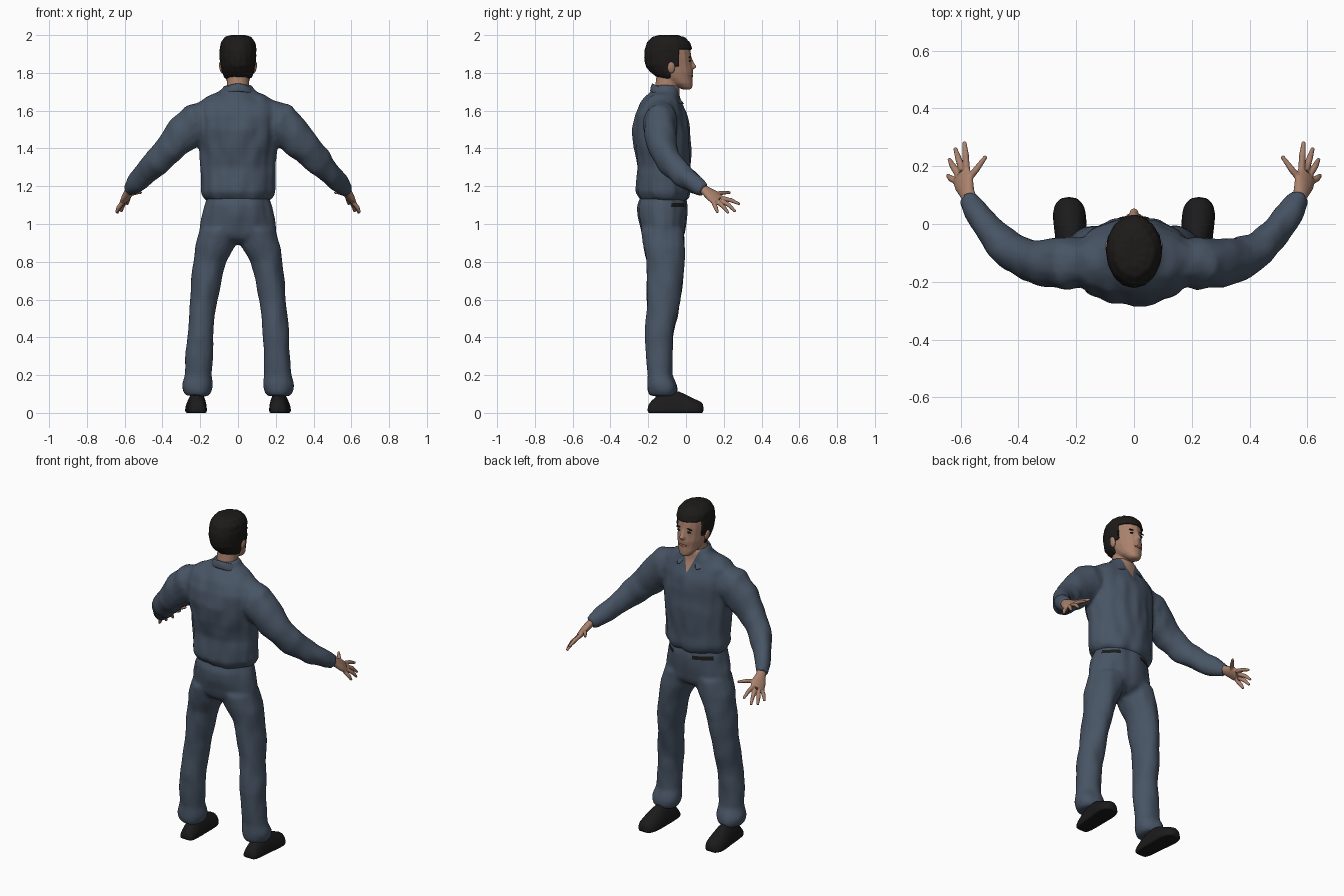
import bpy, bmesh, math
from mathutils import Vector, noise

cube = bpy.data.objects.get("Cube")
if cube:
    bpy.data.objects.remove(cube, do_unlink=True)


def material(name, rgb):
    m = bpy.data.materials.new(name)
    m.use_nodes = True
    m.diffuse_color = (*rgb, 1)
    bsdf = m.node_tree.nodes["Principled BSDF"]
    bsdf.inputs["Base Color"].default_value = (*rgb, 1)
    bsdf.inputs["Roughness"].default_value = 0.8
    return m


CLOTH = material("slate blue cloth", (0.065, 0.09, 0.13))
SKIN = material("skin", (0.40, 0.22, 0.15))
HAIR = material("black hair", (0.012, 0.011, 0.01))
LEATHER = material("black leather", (0.011, 0.011, 0.012))
LIPS = material("lips", (0.27, 0.11, 0.08))


def tube(bm, rings, axis=None, ref=(1, 0, 0), sides=16):
    """Closed loft through rings of (x, y, z, radius along ref, other radius)."""
    centres = [Vector(r[:3]) for r in rings]
    loops = []
    for i, r in enumerate(rings):
        t = Vector(axis) if axis else centres[min(i + 1, len(rings) - 1)] - centres[max(i - 1, 0)]
        t.normalize()
        u = Vector(ref)
        u = (u - t * u.dot(t)).normalized()
        v = t.cross(u)
        loops.append([bm.verts.new(centres[i] + u * r[3] * math.cos(a) + v * r[4] * math.sin(a))
                      for a in (math.tau * k / sides for k in range(sides))])
    for a, b in zip(loops, loops[1:]):
        for k in range(sides):
            n = (k + 1) % sides
            bm.faces.new((a[k], a[n], b[n], b[k]))
    bm.faces.new(loops[0][::-1])
    bm.faces.new(loops[-1])


def finish(name, bm, mats, voxel=0, subsurf=0, smooth=0, thick=0):
    """Turn a bmesh into an object with its modifiers baked in."""
    bmesh.ops.recalc_face_normals(bm, faces=bm.faces)
    me = bpy.data.meshes.new(name)
    bm.to_mesh(me)
    bm.free()
    ob = bpy.data.objects.new(name, me)
    bpy.context.collection.objects.link(ob)
    if thick:
        mod = ob.modifiers.new("thickness", "SOLIDIFY")
        mod.thickness, mod.offset = thick, -1
    if subsurf:
        ob.modifiers.new("round", "SUBSURF").levels = subsurf
    if voxel:
        mod = ob.modifiers.new("merge", "REMESH")
        mod.mode, mod.voxel_size = "VOXEL", voxel
    if smooth:
        mod = ob.modifiers.new("soften", "SMOOTH")
        mod.factor, mod.iterations = 0.5, smooth
    bpy.context.view_layer.update()
    baked = bpy.data.meshes.new_from_object(ob.evaluated_get(bpy.context.evaluated_depsgraph_get()))
    ob.modifiers.clear()
    ob.data = baked
    baked.materials.clear()
    for m in mats:
        baked.materials.append(m)
    baked.polygons.foreach_set("use_smooth", [True] * len(baked.polygons))
    return ob


def cut(bm, co, no):
    bmesh.ops.bisect_plane(bm, geom=bm.verts[:] + bm.edges[:] + bm.faces[:],
                           plane_co=co, plane_no=no)


def detail(ob, planes, rule, folds=0):
    """Add cloth folds, cut along planes and paint the faces that meet the rule."""
    bm = bmesh.new()
    bm.from_mesh(ob.data)
    bm.normal_update()
    for v in bm.verts:
        p = v.co
        v.co += v.normal * folds * noise.noise(Vector((p.x * 16, p.y * 12, p.z * 8)))
    for co, no in planes:
        cut(bm, co, no)
    for f in bm.faces:
        f.material_index = int(rule(f.calc_center_median()))
        f.smooth = True
    bm.to_mesh(ob.data)
    bm.free()


def ball(name, loc, size, mat, tilt=0):
    bpy.ops.mesh.primitive_uv_sphere_add(segments=16, ring_count=10, location=loc, rotation=(0, tilt, 0))
    ob = bpy.context.object
    ob.name, ob.scale = name, size
    ob.data.materials.append(mat)
    bpy.ops.object.shade_smooth()


UP = (0, 0, 1)


def column(bm, rings, s=0):
    """Upright loft from rings of (z, x, y, x radius, y radius)."""
    tube(bm, [(x * s, y, z, rx, ry) for z, x, y, rx, ry in rings], UP)


# Shirt: torso and sleeves merged into one skin
bm = bmesh.new()
column(bm, [(1.12, 0, -.12, .155, .11), (1.135, 0, -.117, .185, .13), (1.17, 0, -.122, .2, .146),
            (1.22, 0, -.122, .198, .144), (1.3, 0, -.115, .202, .14), (1.4, 0, -.125, .207, .152),
            (1.5, 0, -.133, .215, .155), (1.58, 0, -.135, .235, .138), (1.64, 0, -.13, .215, .112),
            (1.675, 0, -.12, .16, .088), (1.705, 0, -.108, .088, .074), (1.735, 0, -.105, .07, .07)])
ARM = [(.14, -.13, 1.58, .085), (.22, -.135, 1.54, .108), (.29, -.135, 1.475, .098),
       (.36, -.125, 1.4, .084), (.43, -.09, 1.33, .074), (.5, -.02, 1.26, .062),
       (.55, .05, 1.208, .05), (.577, .095, 1.18, .038)]
for s in (1, -1):
    tube(bm, [(s * x, y, z, r, r * .88) for x, y, z, r in ARM], ref=UP)
shirt = finish("shirt", bm, [CLOTH, SKIN], voxel=.012, smooth=4)
detail(shirt, [((0, 0, 1.6), (s, 0, -.4)) for s in (1, -1)],
       lambda p: p.y > -.1 and abs(p.x) < (p.z - 1.6) * .4, folds=.009)

# Trousers: hips and legs merged, with dark belt gaps below the hem
bm = bmesh.new()
column(bm, [(1.16, 0, -.12, .16, .115), (1.1, 0, -.125, .18, .134), (1.05, 0, -.125, .19, .132),
            (1, 0, -.122, .2, .124), (.95, 0, -.12, .205, .116), (.92, 0, -.12, .18, .1),
            (.895, 0, -.118, .1, .06)])
LEG = [(.97, .1, -.122, .1, .115), (.88, .123, -.116, .105, .111), (.8, .151, -.11, .087, .102),
       (.7, .167, -.112, .08, .097), (.6, .183, -.118, .071, .09), (.5, .192, -.13, .07, .082),
       (.4, .2, -.143, .071, .075), (.3, .207, -.143, .072, .07), (.2, .213, -.138, .072, .066),
       (.15, .215, -.128, .083, .081), (.115, .215, -.125, .077, .082), (.09, .215, -.125, .06, .07)]
for s in (1, -1):
    column(bm, LEG, s)
trousers = finish("trousers", bm, [CLOTH, LEATHER], voxel=.012, smooth=4)
detail(trousers, [((0, 0, 1.09), UP), ((0, 0, 1.112), UP)],
       lambda p: 1.09 < p.z < 1.112 and p.y > -.08 and (.09 < p.x or -.15 < p.x < -.04), folds=.007)

# Shirt collar: folded band, open at the throat
bm = bmesh.new()
rows = []
for k in range(25):
    a = math.radians(-152 + 304 * k / 24)
    f = (1 - math.cos(a)) / 2
    row = []
    for r, z, drop in ((.066, 1.73, .07), (.07, 1.748, .075), (.08, 1.74, .08), (.088 + .034 * f, 1.7, .072)):
        row.append(bm.verts.new((math.sin(a) * r, -.105 - math.cos(a) * r, z - drop * f)))
    rows.append(row)
for a, b in zip(rows, rows[1:]):
    for j in range(3):
        bm.faces.new((a[j], a[j + 1], b[j + 1], b[j]))
finish("collar", bm, [CLOTH], thick=.008, subsurf=1)

# Shoes with flat soles
for s, side in ((1, "left"), (-1, "right")):
    bm = bmesh.new()
    SHOE = [(-.204, .212, .035, .02), (-.19, .213, .045, .05), (-.13, .215, .052, .1),
            (-.06, .218, .054, .115), (-.01, .221, .058, .092), (.04, .224, .06, .064),
            (.075, .225, .048, .052), (.094, .225, .022, .035)]
    tube(bm, [(s * x, y, .012, w, h) for y, x, w, h in SHOE], axis=(0, 1, 0))
    for v in bm.verts:
        v.co.z = max(v.co.z, 0)
    finish(side + "_shoe", bm, [LEATHER], subsurf=1)

# Hands: palm, thumb and four fingers
FINGERS = [((.578, .15, 1.155), (.545, .19, 1.165), (.512, .235, 1.167)),
           ((.58, .19, 1.137), (.583, .24, 1.125), (.587, .285, 1.105)),
           ((.594, .185, 1.125), (.608, .227, 1.1), (.619, .262, 1.065)),
           ((.608, .17, 1.115), (.627, .2, 1.09), (.64, .225, 1.057)),
           ((.615, .148, 1.11), (.634, .158, 1.085), (.645, .168, 1.06))]
for s, side in ((1, "left"), (-1, "right")):
    bm = bmesh.new()
    tube(bm, [(s * x, y, z, w, h) for x, y, z, w, h in
              ((.565, .075, 1.195, .026, .022), (.577, .105, 1.175, .029, .022),
               (.588, .14, 1.15, .042, .02), (.598, .17, 1.125, .042, .016))], ref=(-.045 * s, .05, .03))
    for joints in FINGERS:
        tube(bm, [(s * p[0], *p[1:], r, r) for p, r in zip(joints, (.0125, .0115, .007))], ref=(.3, .2, 1), sides=10)
    finish(side + "_hand", bm, [SKIN], voxel=.004, smooth=2)

# Head and neck
SKULL = [(1.712, 0, .002, .02, .02), (1.722, 0, -.002, .036, .036), (1.745, 0, -.025, .055, .06),
         (1.775, 0, -.052, .067, .086), (1.805, 0, -.07, .076, .108), (1.84, 0, -.085, .081, .118),
         (1.88, 0, -.09, .085, .12), (1.92, 0, -.092, .086, .116), (1.95, 0, -.093, .08, .102),
         (1.978, 0, -.094, .058, .075), (1.988, 0, -.094, .025, .035)]
bm = bmesh.new()
column(bm, SKULL)
column(bm, [(1.65, 0, -.105, .06, .06), (1.72, 0, -.103, .06, .062), (1.8, 0, -.095, .056, .06)])
# nose bridge and tip
column(bm, [(1.875, 0, .025, .008, .008), (1.85, 0, .033, .011, .012), (1.832, 0, .038, .017, .019),
            (1.822, 0, .033, .013, .012)])
finish("head", bm, [SKIN], voxel=.006, smooth=3)

# Hair cap: grown skull, trimmed along hairline, sideburns and nape
bm = bmesh.new()
column(bm, [(z + (.012 if z > 1.94 else 0), x, y, rx + .012, ry + .013) for z, x, y, rx, ry in SKULL])
bmesh.ops.subdivide_edges(bm, edges=bm.edges[:], cuts=2, use_grid_fill=True, smooth=.6)
for co, no in (((0, 0, 1.925), UP), ((0, 0, 1.832), UP), ((0, 0, 1.768), UP),
               ((0, -.035, 0), (0, 1, 0)), ((0, -.085, 0), (0, 1, 0))):
    cut(bm, co, no)


def bare(p):
    return p.z < 1.768 or (p.y > -.035 and p.z < 1.925) or (p.y > -.085 and p.z < 1.832)


bmesh.ops.delete(bm, geom=[f for f in bm.faces if bare(f.calc_center_median())], context="FACES")
for v in bm.verts:
    v.co += (v.co - Vector((0, -.09, 1.88))).normalized() * .004 * noise.noise(v.co * 60)
finish("hair", bm, [HAIR], thick=.018, subsurf=1)

# Ears, eyes, brows and mouth
for s, side in ((1, "left"), (-1, "right")):
    ball(side + "_ear", (s * .088, -.078, 1.828), (.011, .02, .031), SKIN, s * .2)
    ball(side + "_eye", (s * .032, .0195, 1.864), (.014, .006, .005), HAIR, s * .1)
    ball(side + "_brow", (s * .034, .0195, 1.883), (.02, .006, .004), HAIR, s * .12)
ball("mouth", (0, .031, 1.783), (.024, .007, .007), LIPS)
